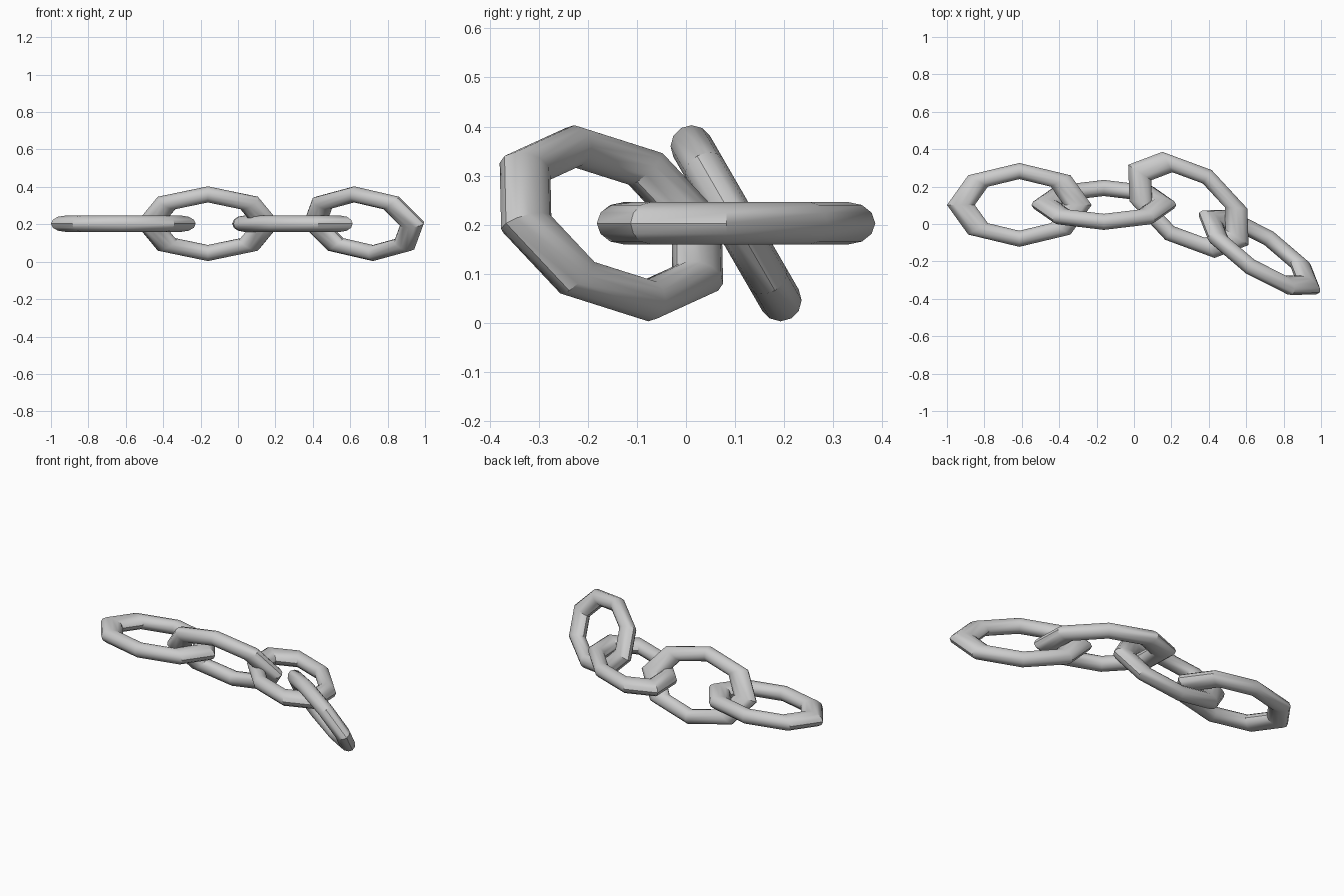
import bpy
from math import radians

if "Cube" in bpy.data.objects:
    bpy.data.objects.remove(bpy.data.objects["Cube"])

R, TUBE, STRETCH = 0.181, 0.043, 1.727


def link(name, x, y, tilt, turn):
    """Oval chain link: eight-sided torus stretched along its length."""
    bpy.ops.mesh.primitive_torus_add(
        major_segments=8, minor_segments=12, major_radius=R, minor_radius=TUBE,
        location=(x, y, 0.203), rotation=(radians(tilt), 0, radians(turn)))
    ob = bpy.context.object
    ob.name = name
    ob.scale = (STRETCH, 1, 1)
    bpy.ops.object.transform_apply(location=False, rotation=False, scale=True)
    bpy.ops.object.shade_smooth_by_angle(angle=radians(35))
    return ob


# Straight half of the chain: flat link, then tilted link
link("chain_link_1", -0.613, 0.102, 0, 0)
link("chain_link_2", -0.161, 0.102, -60, 0)
# Bent half of the chain, same pair turned sideways
link("chain_link_3", 0.291, 0.102, 0, -33.7)
link("chain_link_4", 0.671, -0.152, -60, -33.7)
